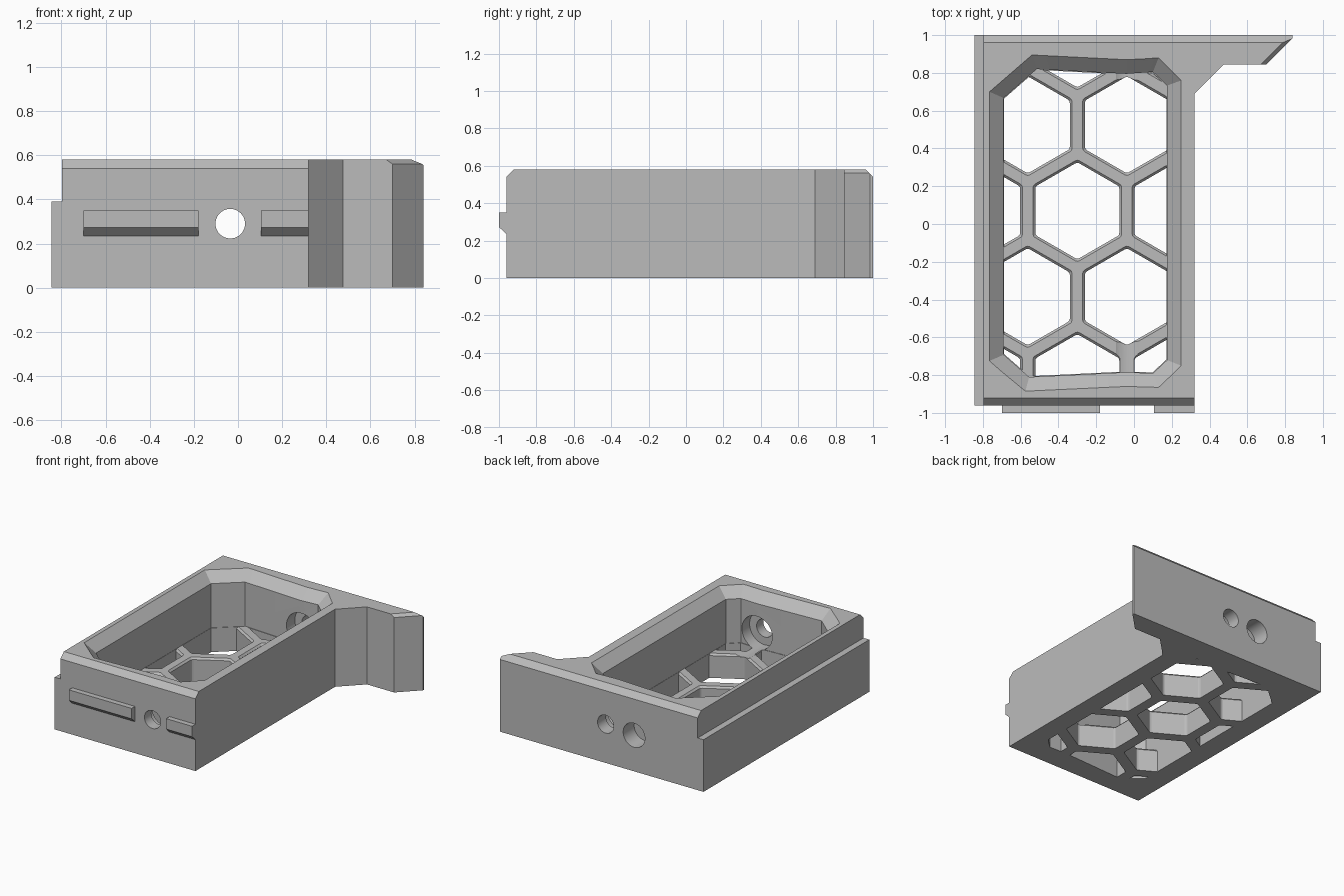
import bpy, bmesh, math

if "Cube" in bpy.data.objects:
    bpy.data.objects.remove(bpy.data.objects["Cube"])

grey = bpy.data.materials.new("plain grey")
grey.diffuse_color = (0.5, 0.5, 0.5, 1)
grey.use_nodes = True
grey.node_tree.nodes["Principled BSDF"].inputs["Base Color"].default_value = grey.diffuse_color


def loft(name, stacks):
    """Closed solid(s): each stack is a list of rings of 3D points."""
    bm = bmesh.new()
    for rings in stacks:
        vs = [[bm.verts.new(p) for p in ring] for ring in rings]
        n = len(vs[0])
        for a, b in zip(vs, vs[1:]):
            for i in range(n):
                j = (i + 1) % n
                bm.faces.new((a[i], a[j], b[j], b[i]))
        bm.faces.new(vs[0][::-1])
        bm.faces.new(vs[-1])
    bmesh.ops.recalc_face_normals(bm, faces=bm.faces)
    me = bpy.data.meshes.new(name)
    bm.to_mesh(me)
    bm.free()
    me.materials.append(grey)
    ob = bpy.data.objects.new(name, me)
    bpy.context.collection.objects.link(ob)
    return ob


def at_z(pts, z):
    return [(x, y, z) for x, y in pts]


def along_x(name, yz, x0, x1):
    return loft(name, [[[(x, y, z) for y, z in yz] for x in (x0, x1)]])


def bore(name, x, z, r, y0, y1, n=40):
    ring = [(x + r * math.cos(2 * math.pi * i / n), z + r * math.sin(2 * math.pi * i / n)) for i in range(n)]
    return loft(name, [[[(px, y, pz) for px, pz in ring] for y in (y0, y1)]])


def boolean(ob, tool, op='DIFFERENCE'):
    m = ob.modifiers.new("cut", 'BOOLEAN')
    m.operation, m.solver, m.object = op, 'EXACT', tool
    bpy.context.view_layer.objects.active = ob
    bpy.ops.object.modifier_apply(modifier=m.name)
    bpy.data.objects.remove(tool)


# Tray body with the side ear
H = 0.58
outline = [(-0.845, -0.96), (0.32, -0.96), (0.32, 0.69), (0.475, 0.845),
           (0.70, 0.845), (0.84, 0.985), (0.84, 1.0), (-0.845, 1.0)]
body = loft("tray_body", [[at_z(outline, 0), at_z(outline, H)]])

# Left step, then front and back top chamfers
boolean(body, along_x("step_cut", [(-1.2, 0.39), (1.2, 0.39), (1.2, 0.8), (-1.2, 0.8)], -1, -0.797))
boolean(body, along_x("front_chamfer", [(-1.0, 0.50), (-0.88, 0.62), (-1.0, 0.62)], -1, 1))
boolean(body, along_x("back_chamfer", [(1.04, 0.50), (0.92, 0.62), (1.04, 0.62)], -1, 1))


# Small chamfer on the slanted ear edge
def ear_section(x, y):
    d = math.sqrt(0.5)
    return [(x + o * d, y - o * d, z) for o, z in ((-0.03, 0.59), (0.02, 0.54), (0.02, 0.64), (-0.03, 0.64))]


boolean(body, loft("ear_chamfer", [[ear_section(0.68, 0.825), ear_section(0.90, 1.045)]]))

# Cavity with a flared rim
rim = [(-0.765, 0.70), (-0.54, 0.895), (-0.04, 0.87), (0.13, 0.88), (0.25, 0.76),
       (0.25, -0.75), (0.13, -0.865), (-0.04, -0.86), (-0.575, -0.885), (-0.765, -0.725)]
wall = [(-0.69, 0.667), (-0.515, 0.82), (-0.04, 0.795), (0.10, 0.805), (0.175, 0.733),
        (0.175, -0.72), (0.10, -0.79), (-0.04, -0.785), (-0.555, -0.81), (-0.69, -0.692)]
flare = [(2 * a - c, 2 * b - d) for (a, b), (c, d) in zip(rim, wall)]
FLOOR = 0.18
boolean(body, loft("cavity", [[at_z(wall, FLOOR), at_z(wall, 0.51), at_z(flare, 0.65)]]))


# Honeycomb holes through the floor, limited to the cavity outline
def hexagon(cx, cy, r, soft=0.025):
    pts = []
    for k in range(6):
        a = math.radians(60 * k + 30)
        mx, my = cx + (r - soft) * math.cos(a), cy + (r - soft) * math.sin(a)
        for t in (-30, 0, 30):
            b = a + math.radians(t)
            q = soft * 0.866
            pts.append((mx + q * math.cos(b), my + q * math.sin(b)))
    return pts


stacks = []
for row in range(-2, 3):
    for col in range(-1, 2):
        cx = -0.30 + 0.525 * (col + 0.5 * (row % 2))
        cy = 0.07 + 0.455 * row
        if cx > 0.4:
            continue
        small, big = hexagon(cx, cy, 0.257), hexagon(cx, cy, 0.285)
        stacks.append([at_z(small, -0.1), at_z(small, FLOOR - 0.014), at_z(big, FLOOR + 0.014)])
holes = loft("honeycomb", stacks)
inset = [(-0.26 + (x + 0.26) * 0.995, y * 0.995) for x, y in wall]
boolean(holes, loft("limit", [[at_z(inset, -0.2), at_z(inset, 0.3)]]), 'INTERSECT')
boolean(body, holes)

# Round bores: through hole, inner counterbores, blind back pocket
boolean(body, bore("counterbore_front", -0.035, 0.29, 0.125, -0.88, -0.60))
boolean(body, bore("counterbore_back", -0.035, 0.29, 0.125, 0.60, 0.90))
boolean(body, bore("through_hole", -0.035, 0.29, 0.067, -1.2, 1.2))
boolean(body, bore("back_pocket", -0.27, 0.27, 0.09, 0.87, 1.2))

# Front locating ridges
for name, x0, x1 in (("front_ridge_long", -0.70, -0.18), ("front_ridge_short", 0.105, 0.32)):
    along_x(name, [(-0.96, 0.235), (-1.0, 0.272), (-1.0, 0.35), (-0.96, 0.35)], x0, x1)

# Smooth only the round bores
bpy.ops.object.select_all(action='DESELECT')
body.select_set(True)
bpy.context.view_layer.objects.active = body
bpy.ops.object.shade_smooth_by_angle(angle=math.radians(12))
